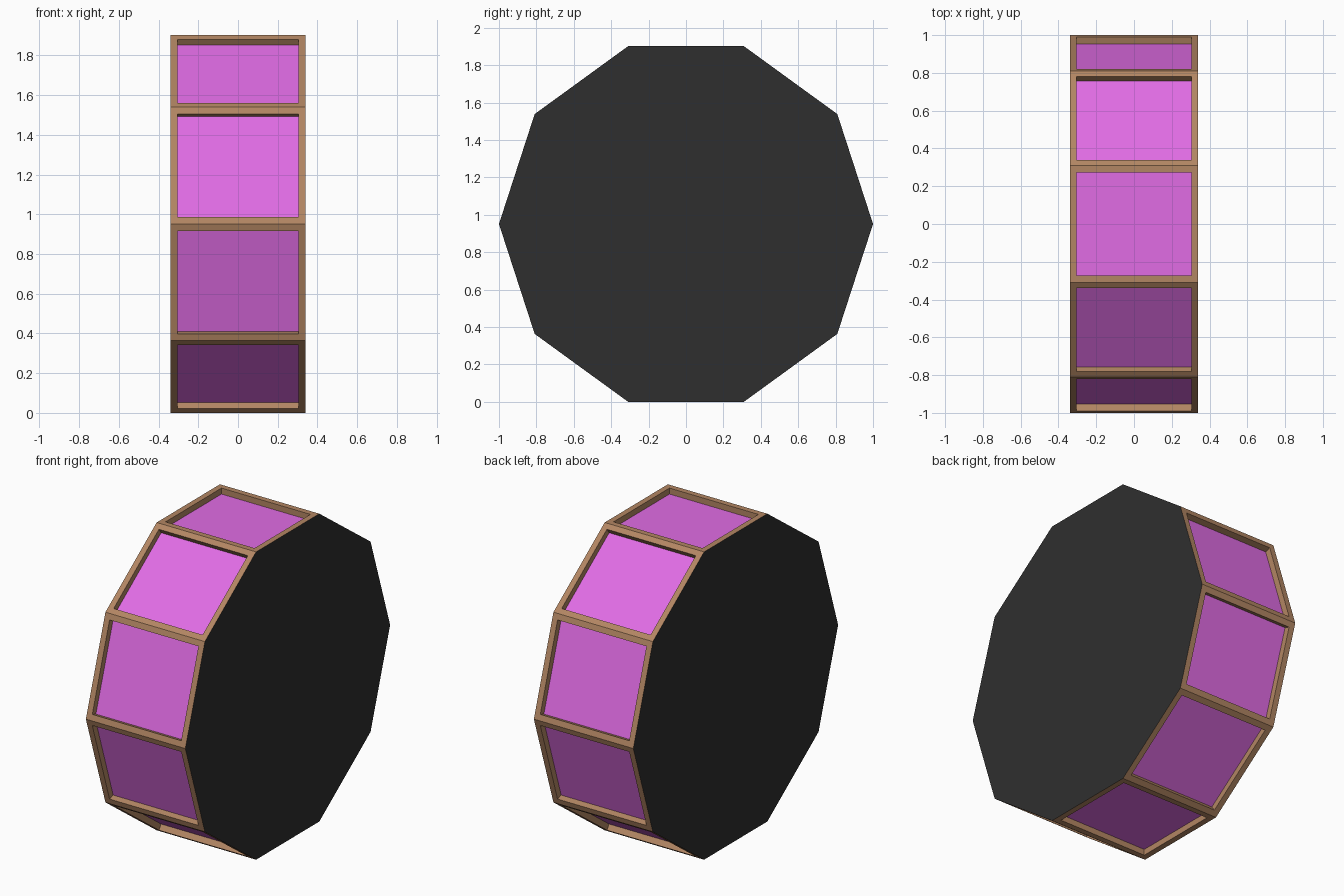
import bpy, bmesh, math
from mathutils import Matrix

if "Cube" in bpy.data.objects:
    bpy.data.objects.remove(bpy.data.objects["Cube"])

SIDES, RADIUS, WIDTH = 10, 1.0, 0.68
BORDER, DEPTH = 0.036, 0.037
APOTHEM = RADIUS * math.cos(math.pi / SIDES)


def material(name, rgb):
    m = bpy.data.materials.new(name)
    m.diffuse_color = (*rgb, 1)
    m.use_nodes = True
    m.node_tree.nodes["Principled BSDF"].inputs["Base Color"].default_value = m.diffuse_color
    return m


mesh = bpy.data.meshes.new("panelled_drum")
drum = bpy.data.objects.new("panelled_drum", mesh)
bpy.context.collection.objects.link(drum)
for m in (material("dark_cap", (0.028, 0.028, 0.028)),
          material("tan_frame", (0.45, 0.24, 0.125)),
          material("pink_panel", (0.75, 0.15, 0.78))):
    mesh.materials.append(m)

# Ten-sided drum lying on its side, resting on one flat
bm = bmesh.new()
bmesh.ops.create_cone(
    bm, cap_ends=True, cap_tris=False, segments=SIDES,
    radius1=RADIUS, radius2=RADIUS, depth=WIDTH,
    matrix=Matrix.Translation((0, 0, APOTHEM)) @ Matrix.Rotation(math.pi / 2, 4, 'Y'))
bm.normal_update()
rim = [f for f in bm.faces if abs(f.normal.x) < 0.5]
for f in rim:
    f.material_index = 1

# Frame border around every rim face
bmesh.ops.inset_individual(bm, faces=rim, thickness=BORDER, use_even_offset=True)

# Straight-walled recess with a coloured panel at the bottom
panels = bmesh.ops.extrude_discrete_faces(bm, faces=rim)["faces"]
bm.normal_update()
for f in panels:
    f.material_index = 2
    bmesh.ops.translate(bm, verts=f.verts, vec=-f.normal * DEPTH)

bm.normal_update()
bm.to_mesh(mesh)
bm.free()
